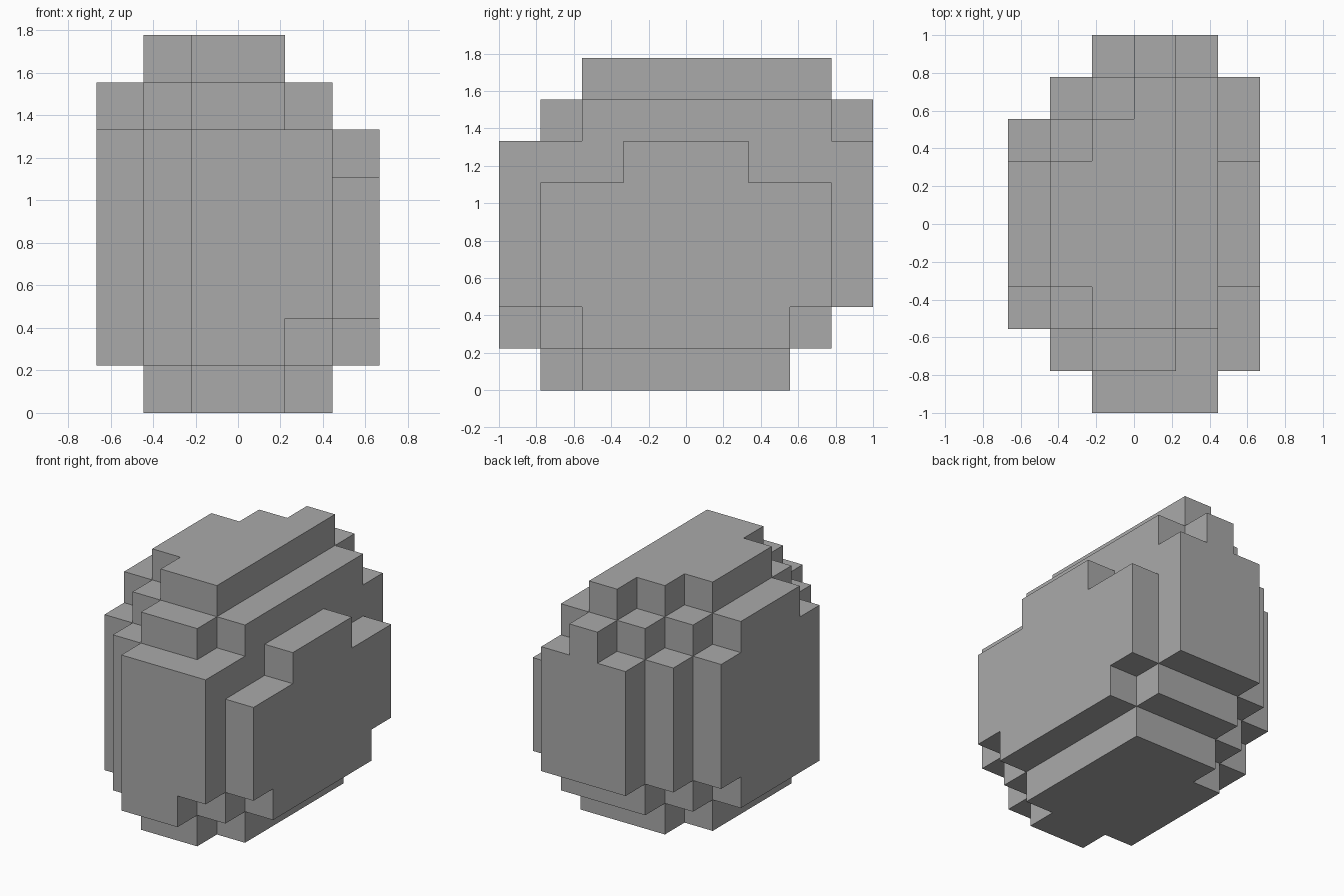
import bpy
import bmesh
import math
from mathutils import Vector

cube = bpy.data.objects.get("Cube")
if cube:
    bpy.data.objects.remove(cube, do_unlink=True)

CELL = 2 / 9          # edge length of one block
NX, NY = 6, 9         # blocks across and deep

# Stone colour
grey = bpy.data.materials.new("stone grey")
grey.use_nodes = True
colour = (0.4, 0.4, 0.4, 1)
grey.diffuse_color = colour
grey.node_tree.nodes["Principled BSDF"].inputs["Base Color"].default_value = colour

# Each layer, bottom to top: rows from front to back as (row, first block, last block)
base = [(1, 2, 3), *[(j, 1, 4) for j in range(2, 6)], (6, 2, 4)]
lower = [(0, 2, 3), (1, 1, 4), *[(j, 0, 5) for j in range(2, 6)], (6, 1, 5), (7, 2, 4)]
middle = [(0, 2, 4), (1, 1, 5), *[(j, 0, 5) for j in range(2, 7)], (7, 1, 5), (8, 2, 4)]
shoulder = [(0, 2, 4), (1, 1, 4), (2, 0, 4), *[(j, 0, 5) for j in range(3, 6)],
            (6, 0, 4), (7, 1, 4), (8, 2, 4)]
upper = [(1, 2, 3), (2, 1, 4), *[(j, 0, 4) for j in range(3, 6)],
         (6, 1, 4), (7, 2, 4), (8, 3, 3)]
crown = [(2, 2, 3), *[(j, 1, 3) for j in range(3, 6)], (6, 2, 3), (7, 3, 3)]
layers = [base, lower, middle, middle, middle, shoulder, upper, crown]

cells = {(i, j, k) for k, rows in enumerate(layers)
         for j, first, last in rows for i in range(first, last + 1)}

# Outer skin: one square wherever a block meets empty space
bm = bmesh.new()
corners = {}


def corner(p):
    key = tuple(round(c) for c in p)
    if key not in corners:
        x, y, z = key
        corners[key] = bm.verts.new(((x - NX / 2) * CELL, (y - NY / 2) * CELL, z * CELL))
    return corners[key]


for cell in sorted(cells):
    centre = Vector(cell) + Vector((0.5, 0.5, 0.5))
    for axis in range(3):
        for sign in (-1, 1):
            n = Vector((0, 0, 0))
            n[axis] = sign
            if tuple(round(c) for c in Vector(cell) + n) in cells:
                continue
            u = Vector((0, 0, 0))
            u[(axis + 1) % 3] = 1
            v = n.cross(u)
            bm.faces.new([corner(centre + (n + a * u + b * v) / 2)
                          for a, b in ((-1, -1), (1, -1), (1, 1), (-1, 1))])

# Merge the squares into large flat faces
bmesh.ops.dissolve_limit(bm, angle_limit=math.radians(1),
                         verts=bm.verts[:], edges=bm.edges[:])

mesh = bpy.data.meshes.new("blocky_boulder")
bm.to_mesh(mesh)
bm.free()
mesh.materials.append(grey)
boulder = bpy.data.objects.new("blocky_boulder", mesh)
bpy.context.collection.objects.link(boulder)
